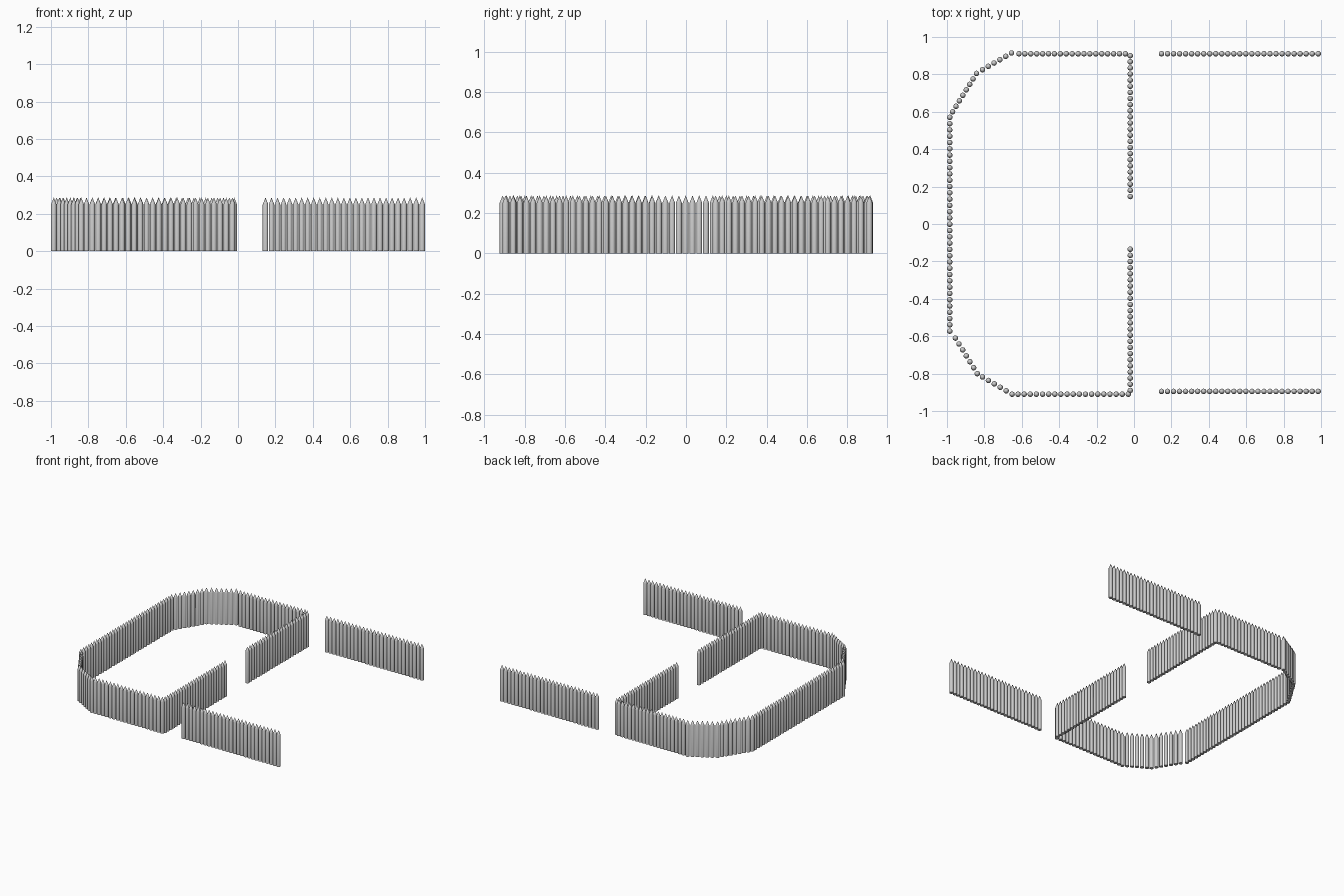
import bpy, bmesh
from math import cos, sin, pi, radians
from mathutils import Vector

if "Cube" in bpy.data.objects:
    bpy.data.objects.remove(bpy.data.objects["Cube"])

RADIUS, SHOULDER, TIP, SIDES = 0.0147, 0.25, 0.287, 16


def add_stake(bm, x, y):
    # one sharpened round post: closed cylinder with a conical point
    def ring(z):
        return [bm.verts.new((x + RADIUS * cos(2 * pi * i / SIDES),
                              y + RADIUS * sin(2 * pi * i / SIDES), z))
                for i in range(SIDES)]
    low, high = ring(0), ring(SHOULDER)
    tip = bm.verts.new((x, y, TIP))
    bm.faces.new(low[::-1])
    for i in range(SIDES):
        j = (i + 1) % SIDES
        bm.faces.new((low[i], low[j], high[j], high[i]))
        bm.faces.new((high[i], high[j], tip))


def stake_row(name, start, end, count):
    # evenly spaced stakes from start to end, smooth around the post
    bm = bmesh.new()
    a, b = Vector(start), Vector(end)
    for i in range(count):
        p = a.lerp(b, i / (count - 1))
        add_stake(bm, p.x, p.y)
    mesh = bpy.data.meshes.new(name)
    bm.to_mesh(mesh)
    bm.free()
    obj = bpy.data.objects.new(name, mesh)
    bpy.context.collection.objects.link(obj)
    bpy.ops.object.select_all(action='DESELECT')
    obj.select_set(True)
    bpy.context.view_layer.objects.active = obj
    bpy.ops.object.shade_smooth_by_angle(angle=radians(40))


# outer fence rows on the right
stake_row("right_back_fence", (0.147, 0.91), (0.985, 0.91), 27)
stake_row("right_front_fence", (0.147, -0.895), (0.985, -0.895), 27)

# inner wall with the gateway in the middle
stake_row("gate_wall_back", (-0.02, 0.90), (-0.02, 0.147), 24)
stake_row("gate_wall_front", (-0.02, -0.135), (-0.02, -0.89), 24)

# enclosure: back, left and front walls
stake_row("enclosure_back", (-0.615, 0.91), (-0.046, 0.91), 19)
stake_row("enclosure_left", (-0.985, 0.57), (-0.985, -0.573), 35)
stake_row("enclosure_front", (-0.62, -0.91), (-0.03, -0.91), 19)

# bevelled corners of the enclosure
stake_row("back_corner_upper", (-0.655, 0.914), (-0.81, 0.825), 6)
stake_row("back_corner_lower", (-0.842, 0.805), (-0.97, 0.60), 8)
stake_row("front_corner_lower", (-0.955, -0.61), (-0.838, -0.80), 7)
stake_row("front_corner_upper", (-0.81, -0.818), (-0.652, -0.91), 6)
